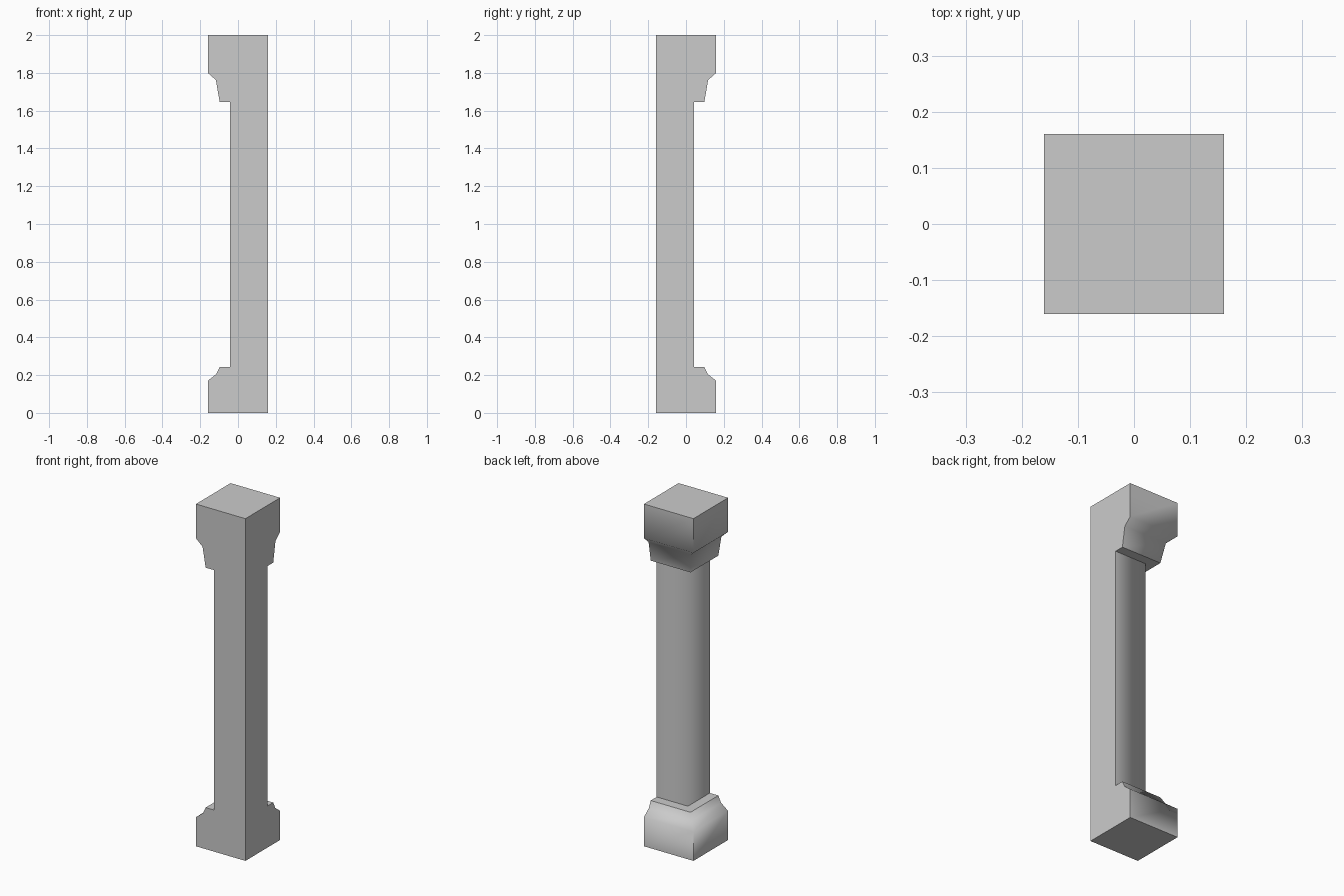
import bpy
import bmesh
import math

if "Cube" in bpy.data.objects:
    bpy.data.objects.remove(bpy.data.objects["Cube"])

HALF = 0.16    # half width of the end blocks; the front right corner stays flush
SHAFT = 0.042  # how far the shaft reaches to the left and to the back


def pillar_part(name, profile, bottom=False, top=False):
    """Square section growing from the flush front right corner.
    profile: (z, reach) pairs giving the moulding on the left and back sides."""
    bm = bmesh.new()
    rings = []
    for z, d in profile:
        left_front = bm.verts.new((-d, -HALF, z))
        left_back = bm.verts.new((-d, d, z))
        right_back = bm.verts.new((HALF, d, z))
        rings.append((left_front, left_back, right_back))
    a0 = bm.verts.new((HALF, -HALF, profile[0][0]))
    a1 = bm.verts.new((HALF, -HALF, profile[-1][0]))

    # moulded left and back sides, mitred at the corner
    moulded = []
    for lo, hi in zip(rings, rings[1:]):
        moulded.append(bm.faces.new((lo[1], lo[0], hi[0], hi[1])))
        moulded.append(bm.faces.new((lo[2], lo[1], hi[1], hi[2])))
    for f in moulded:
        f.smooth = True

    # flat front and right sides
    bm.faces.new([rings[0][0], a0, a1] + [r[0] for r in reversed(rings[1:])])
    bm.faces.new([a0] + [r[2] for r in rings] + [a1])

    # end caps
    if bottom:
        bm.faces.new((a0, *rings[0]))
    if top:
        bm.faces.new((a1, *reversed(rings[-1])))

    # sharp edges at flat faces, ledges and the block corner; the rest is smooth
    bm.normal_update()
    for e in bm.edges:
        if len(e.link_faces) < 2:
            continue
        flat = not all(f.smooth for f in e.link_faces)
        ends = [v.co for v in e.verts]
        level = abs(ends[0].z - ends[1].z) < 1e-5
        ledge = level and e.calc_face_angle() > math.radians(60)
        block = not level and all(abs(c.x) > HALF - 1e-4 for c in ends)
        e.smooth = not (flat or ledge or block)

    mesh = bpy.data.meshes.new(name)
    bm.to_mesh(mesh)
    bm.free()
    obj = bpy.data.objects.new(name, mesh)
    bpy.context.collection.objects.link(obj)
    return obj


# base block with stepped bevel and ledge
pillar_part("base", [(0, HALF), (0.17, HALF), (0.205, 0.115),
                     (0.243, 0.097), (0.243, SHAFT)], bottom=True)

# plain shaft
pillar_part("shaft", [(0.243, SHAFT), (1.645, SHAFT)])

# capital flaring out to the top block
pillar_part("capital", [(1.645, SHAFT), (1.645, 0.097), (1.762, 0.117),
                        (1.8, HALF), (2, HALF)], top=True)
